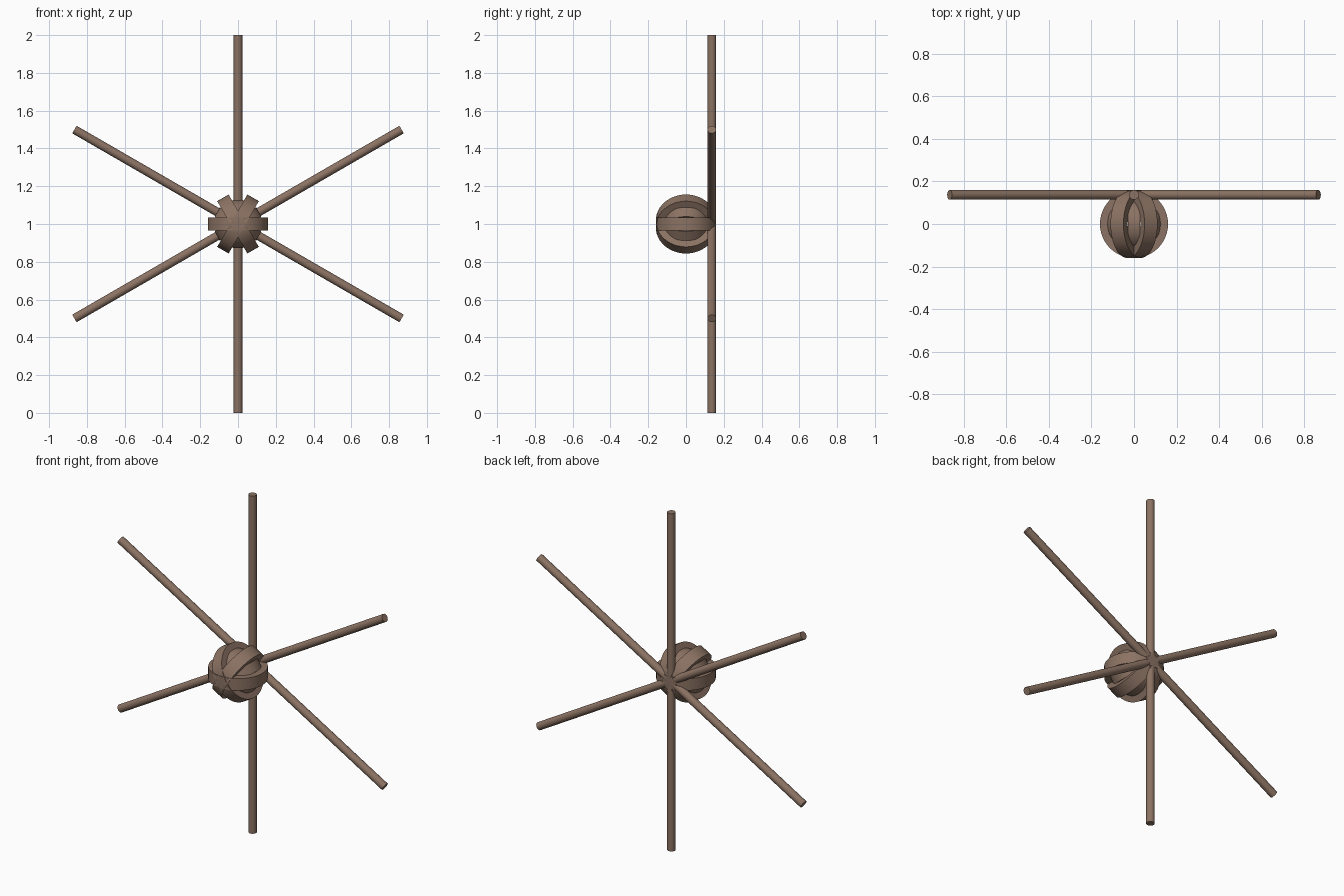
import bpy, math
from mathutils import Matrix, Vector

if "Cube" in bpy.data.objects:
    bpy.data.objects.remove(bpy.data.objects["Cube"])

wood = bpy.data.materials.new("brown_wood")
wood.diffuse_color = (0.26, 0.17, 0.125, 1)
wood.use_nodes = True
wood.node_tree.nodes["Principled BSDF"].inputs["Base Color"].default_value = wood.diffuse_color
CENTRE = Vector((0, 0, 1))


def finish(ob):
    ob.data.materials.append(wood)
    bpy.ops.object.select_all(action='DESELECT')
    ob.select_set(True)
    bpy.context.view_layer.objects.active = ob
    bpy.ops.object.shade_smooth_by_angle(angle=math.radians(35))


def ring(name, outer, inner, half_width, angle, segments=48):
    """Flat hoop passing through the y axis, turned about y."""
    profile = [(outer, -half_width), (outer, half_width),
               (inner, half_width), (inner, -half_width)]
    turn = Matrix.Rotation(-angle, 3, 'Y')
    verts, faces = [], []
    for i in range(segments):
        a = 2 * math.pi * i / segments
        for r, h in profile:
            verts.append(CENTRE + turn @ Vector((r * math.cos(a), r * math.sin(a), h)))
        j = (i + 1) % segments
        for k in range(4):
            m = (k + 1) % 4
            faces.append((i * 4 + k, j * 4 + k, j * 4 + m, i * 4 + m))
    mesh = bpy.data.meshes.new(name)
    mesh.from_pydata(verts, [], faces)
    ob = bpy.data.objects.new(name, mesh)
    bpy.context.collection.objects.link(ob)
    finish(ob)


# Ball: three wide hoops with three smaller hoops filling the gaps
for i in range(3):
    ring(f"outer_hoop_{i + 1}", 0.16, 0.12, 0.035, math.radians(60 * i))
    ring(f"inner_hoop_{i + 1}", 0.127, 0.102, 0.028, math.radians(30 + 60 * i))

# Six spokes radiating behind the ball
for i in range(6):
    a = math.radians(30 + 60 * i)
    direction = Vector((math.cos(a), 0, math.sin(a)))
    bpy.ops.mesh.primitive_cylinder_add(
        vertices=16, radius=0.023, depth=1,
        location=CENTRE + direction * 0.5 + Vector((0, 0.137, 0)),
        rotation=(0, math.pi / 2 - a, 0))
    spoke = bpy.context.object
    spoke.name = f"spoke_{i + 1}"
    finish(spoke)
